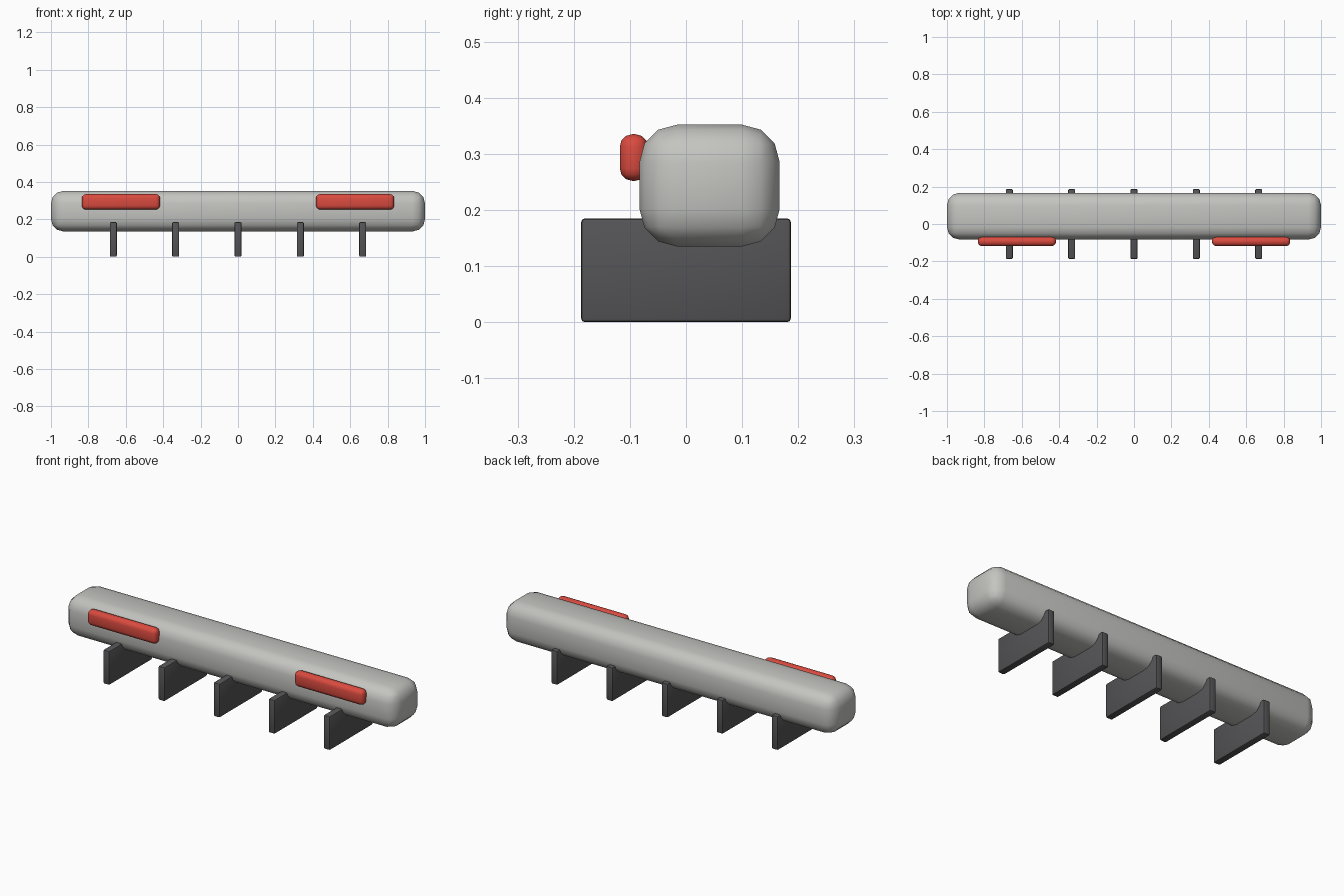
import bpy
import math

cube = bpy.data.objects.get("Cube")
if cube:
    bpy.data.objects.remove(cube, do_unlink=True)


def material(name, color):
    mat = bpy.data.materials.new(name)
    mat.use_nodes = True
    mat.diffuse_color = (*color, 1)
    mat.node_tree.nodes["Principled BSDF"].inputs["Base Color"].default_value = (*color, 1)
    return mat


def rounded_box(name, low, high, radius, segments, mat):
    """Box between two corners with bevelled, smooth-shaded edges."""
    center = [(a + b) / 2 for a, b in zip(low, high)]
    bpy.ops.mesh.primitive_cube_add(size=1, location=center)
    obj = bpy.context.object
    obj.name = name
    obj.scale = [b - a for a, b in zip(low, high)]
    bpy.ops.object.transform_apply(location=False, rotation=False, scale=True)
    bevel = obj.modifiers.new("Rounded edges", "BEVEL")
    bevel.width = radius
    bevel.segments = segments
    bpy.ops.object.modifier_apply(modifier=bevel.name)
    bpy.ops.object.shade_smooth_by_angle(angle=math.radians(40))
    obj.data.materials.append(mat)
    return obj


grey = material("light grey", (0.55, 0.55, 0.53))
red = material("red", (0.70, 0.07, 0.05))
dark = material("dark grey", (0.09, 0.09, 0.095))

# Long rounded bar
rounded_box("bar", (-1, -0.083, 0.135), (1, 0.167, 0.352), 0.067, 3, grey)

# Red pads on the front of the bar
for side, x in (("right", -0.626), ("left", 0.626)):
    rounded_box(side + "_pad", (x - 0.209, -0.118, 0.252),
                (x + 0.209, -0.068, 0.335), 0.022, 3, red)

# Row of upright support plates
for i in range(5):
    x = (i - 2) / 3
    rounded_box(f"support_plate_{i + 1}", (x - 0.019, -0.187, 0),
                (x + 0.019, 0.187, 0.185), 0.007, 2, dark)
